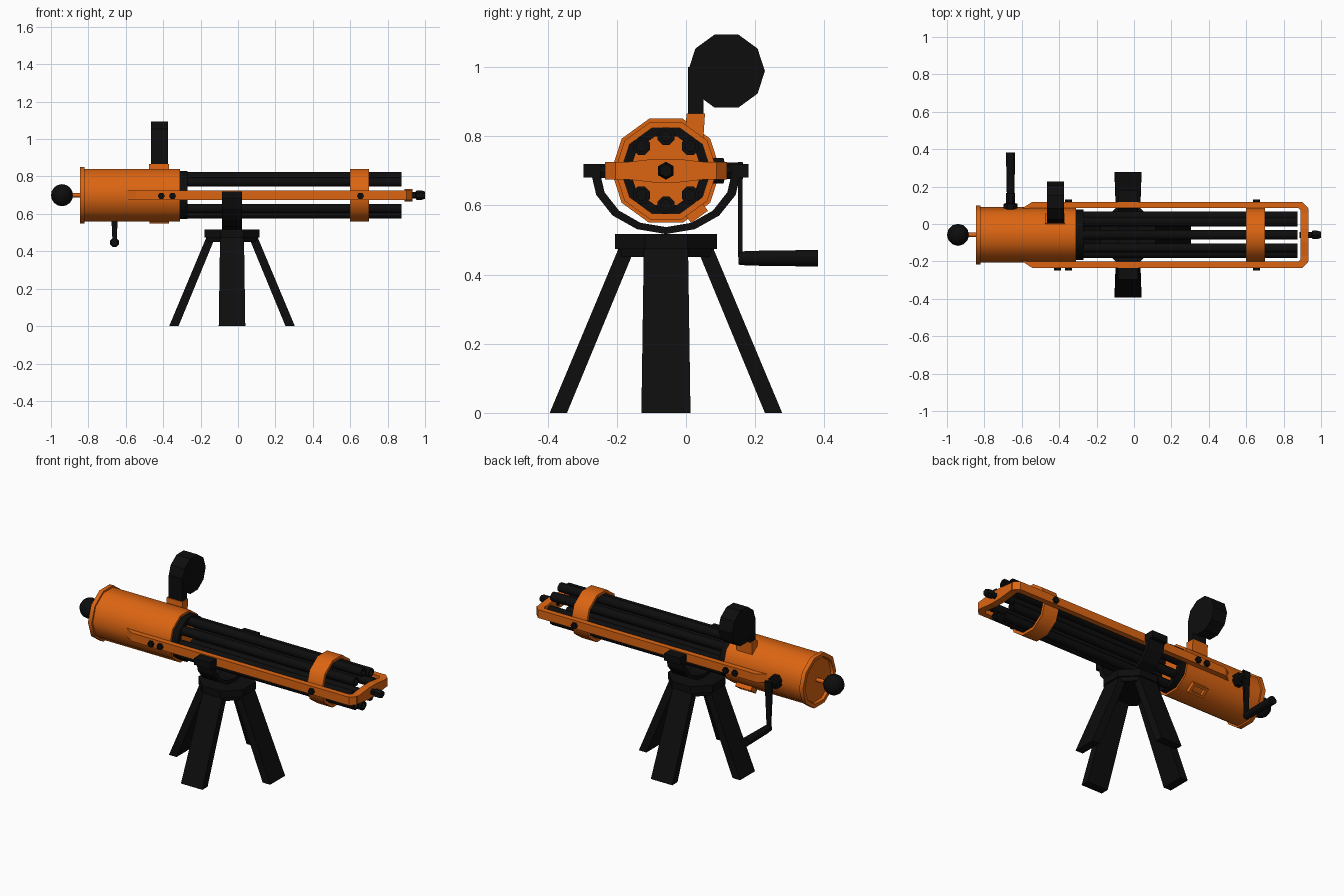
import bpy, bmesh, math
from mathutils import Vector

if "Cube" in bpy.data.objects:
    bpy.data.objects.remove(bpy.data.objects["Cube"])

AY, AZ = -0.058, 0.70      # barrel axis
PX = -0.032                # mount centre in x


def material(name, rgb):
    m = bpy.data.materials.new(name)
    m.diffuse_color = (*rgb, 1)
    m.use_nodes = True
    m.node_tree.nodes["Principled BSDF"].inputs["Base Color"].default_value = m.diffuse_color
    return m


ORANGE = material("orange paint", (0.72, 0.13, 0.006))
BLACK = material("black metal", (0.004, 0.004, 0.004))


def finish(name, bm, mat, smooth=0):
    bmesh.ops.recalc_face_normals(bm, faces=bm.faces)
    me = bpy.data.meshes.new(name)
    bm.to_mesh(me)
    bm.free()
    me.materials.append(mat)
    ob = bpy.data.objects.new(name, me)
    bpy.context.collection.objects.link(ob)
    if smooth:
        bpy.ops.object.select_all(action='DESELECT')
        ob.select_set(True)
        bpy.context.view_layer.objects.active = ob
        bpy.ops.object.shade_smooth_by_angle(angle=math.radians(smooth))
    return ob


def place(axis, a, b, t):
    """Point with t along the axis and a, b in the other two axes."""
    return {'x': (t, a, b), 'y': (a, t, b), 'z': (a, b, t)}[axis]


def prism(name, pts, axis, lo, hi, mat):
    bm = bmesh.new()
    f = bm.faces.new([bm.verts.new(place(axis, a, b, lo)) for a, b in pts])
    ext = bmesh.ops.extrude_face_region(bm, geom=[f])
    step = Vector(place(axis, 0, 0, hi - lo))
    bmesh.ops.translate(bm, vec=step, verts=[v for v in ext['geom'] if isinstance(v, bmesh.types.BMVert)])
    return finish(name, bm, mat)


def box(name, x, y, z, mat):
    return prism(name, [(x[0], y[0]), (x[1], y[0]), (x[1], y[1]), (x[0], y[1])], 'z', *z, mat)


def turned(name, axis, ca, cb, profile, sides, mat, turn=0, loop=False, smooth=40):
    """Revolve (position, radius) pairs; loop joins last to first for hollow parts."""
    bm = bmesh.new()
    rings = []
    for t, r in profile:
        angs = [turn + math.tau * i / sides for i in range(sides)]
        rings.append([bm.verts.new(place(axis, ca + r * math.cos(a), cb + r * math.sin(a), t)) for a in angs])
    pairs = list(zip(rings, rings[1:]))
    if loop:
        pairs.append((rings[-1], rings[0]))
    else:
        bm.faces.new(rings[0])
        bm.faces.new(rings[-1])
    for p, q in pairs:
        for i in range(sides):
            j = (i + 1) % sides
            bm.faces.new((p[i], p[j], q[j], q[i]))
    return finish(name, bm, mat, smooth)


# Receiver with a recessed, flanged rear cap
turned("receiver", 'x', AY, AZ, [(-0.825, 0.148), (-0.31, 0.148)], 10, ORANGE)
turned("rear_cap", 'x', AY, AZ, [(-0.83, 0.13), (-0.845, 0.135), (-0.845, 0.158), (-0.82, 0.158)], 10, ORANGE)
turned("barrel_collar", 'x', AY, AZ, [(-0.312, 0.135), (-0.27, 0.135), (-0.27, 0.104), (-0.312, 0.104)],
       10, BLACK, loop=True)

# Rear knob
turned("knob_rod", 'x', AY, AZ, [(-0.90, 0.012), (-0.82, 0.012)], 8, ORANGE, smooth=50)
bm = bmesh.new()
bmesh.ops.create_uvsphere(bm, u_segments=12, v_segments=8, radius=0.059)
bmesh.ops.translate(bm, vec=(-0.941, AY, AZ), verts=bm.verts)
finish("rear_knob", bm, BLACK, 60)

# Eight bored barrels around the axis
for i in range(8):
    a = math.tau * i / 8
    turned(f"barrel_{i + 1}", 'x', AY + 0.1 * math.cos(a), AZ + 0.1 * math.sin(a),
           [(-0.312, 0.027), (0.875, 0.027), (0.875, 0.016), (0.80, 0.016)], 8, BLACK, math.pi / 8, smooth=50)
turned("barrel_clamp", 'x', AY, AZ, [(0.60, 0.148), (0.70, 0.148), (0.70, 0.13), (0.60, 0.13)],
       10, ORANGE, loop=True)

# U-shaped side frame with chamfered front corners
half = [(-0.60, 0.14), (-0.545, 0.176), (0.90, 0.176), (0.93, 0.146)]
inner = [(0.892, 0.128), (0.88, 0.143)]
outline = ([(x, AY + y) for x, y in half] + [(x, AY - y) for x, y in reversed(half)]
           + [(x, AY - y) for x, y in [(-0.545, 0.143)] + inner[::-1]]
           + [(x, AY + y) for x, y in inner + [(-0.545, 0.143)]])
prism("side_frame", outline, 'z', AZ - 0.025, AZ + 0.025, ORANGE)
cross = [(0.14, 0.022), (0.035, 0.034), (-0.035, 0.034), (-0.14, 0.022)]
prism("front_crossbar", [(AY + y, AZ + z) for y, z in cross]
      + [(AY + y, AZ - z) for y, z in reversed(cross)], 'x', 0.889, 0.932, ORANGE)
turned("front_pin", 'x', AY, AZ, [(0.885, 0.018), (0.95, 0.018), (0.955, 0.026), (0.98, 0.026), (1.0, 0.019)],
       6, BLACK, math.pi / 6, smooth=30)

# Frame bolts on both sides
for s in (-1, 1):
    for x in (-0.41, -0.35, 0.655):
        turned("frame_bolt", 'y', x, AZ - 0.004, [(AY + s * 0.15, 0.019), (AY + s * 0.19, 0.019)],
               6, BLACK, smooth=30)

# Feed hopper, neck and drum
prism("feed_base", [(-0.005, 0.79), (0.05, 0.79), (0.055, 0.866), (0.002, 0.866)], 'x', -0.475, -0.37, ORANGE)
box("drum_neck", (-0.465, -0.375), (0.006, 0.05), (0.85, 1.0), BLACK)
turned("drum", 'x', 0.117, 0.988, [(-0.466, 0.111), (-0.374, 0.111)], 10, BLACK, smooth=0)

# Ejection port: open frame on the lower back facet
n = Vector((0, math.cos(math.radians(-54)), math.sin(math.radians(-54))))
u = Vector((0, -n.z, n.y))
bm = bmesh.new()
base = Vector((-0.422, AY, AZ))
X = Vector((1, 0, 0))
loops = []
for hx, hy, d in ((0.052, 0.03, 0.13), (0.052, 0.03, 0.165), (0.036, 0.018, 0.165), (0.036, 0.018, 0.143)):
    loops.append([bm.verts.new(base + n * d + X * hx * i + u * hy * j)
                  for i, j in ((-1, -1), (1, -1), (1, 1), (-1, 1))])
for p, q in zip(loops, loops[1:]):
    for i in range(4):
        bm.faces.new((p[i], p[(i + 1) % 4], q[(i + 1) % 4], q[i]))
bm.faces.new(loops[0])
bm.faces.new(loops[-1])
finish("ejection_port", bm, ORANGE)

# Crank
CX = -0.66
turned("crank_hub", 'y', CX, AZ, [(0.07, 0.04), (0.108, 0.04), (0.112, 0.026), (0.165, 0.026)], 8, BLACK, math.pi / 8)
prism("crank_arm", [(CX - 0.024, 0.725), (CX + 0.024, 0.725), (CX + 0.011, 0.45), (CX - 0.011, 0.45)],
      'y', 0.15, 0.163, BLACK)
turned("crank_handle", 'y', CX, 0.447, [(0.152, 0.02), (0.18, 0.023), (0.381, 0.026)], 8, BLACK, math.pi / 8, smooth=50)

# Yoke: half-ring strap with pivot blocks
def arc(ry, rz):
    return [(AY + ry * math.cos(a), AZ + rz * math.sin(a))
            for a in (math.pi + math.pi * i / 8 for i in range(9))]


prism("yoke", arc(0.218, 0.183) + arc(0.192, 0.163)[::-1], 'x', PX - 0.053, PX + 0.053, BLACK)
for s in (-1, 1):
    y = sorted((AY + s * 0.172, AY + s * 0.238))
    box("yoke_pivot", (PX - 0.053, PX + 0.053), y, (0.68, 0.72), BLACK)

# Turntable
turned("turntable", 'z', PX, AY, [(0.45, 0.147), (0.474, 0.15), (0.474, 0.16), (0.517, 0.16)],
       8, BLACK, math.pi / 8, smooth=0)

# Four splayed legs
for k in range(4):
    c, s = (1, 0, -1, 0)[k], (0, 1, 0, -1)[k]
    bm = bmesh.new()
    rings = []
    for r0, r1, w, z in ((0.286, 0.336, 0.071, 0.0), (0.09, 0.137, 0.064, 0.475)):
        rings.append([bm.verts.new((PX + r * c - t * s, AY + r * s + t * c, z))
                      for r, t in ((r0, -w), (r1, -w), (r1, w), (r0, w))])
    for ring in rings:
        bm.faces.new(ring)
    for i in range(4):
        j = (i + 1) % 4
        bm.faces.new((rings[0][i], rings[0][j], rings[1][j], rings[1][i]))
    finish(f"leg_{k + 1}", bm, BLACK)
